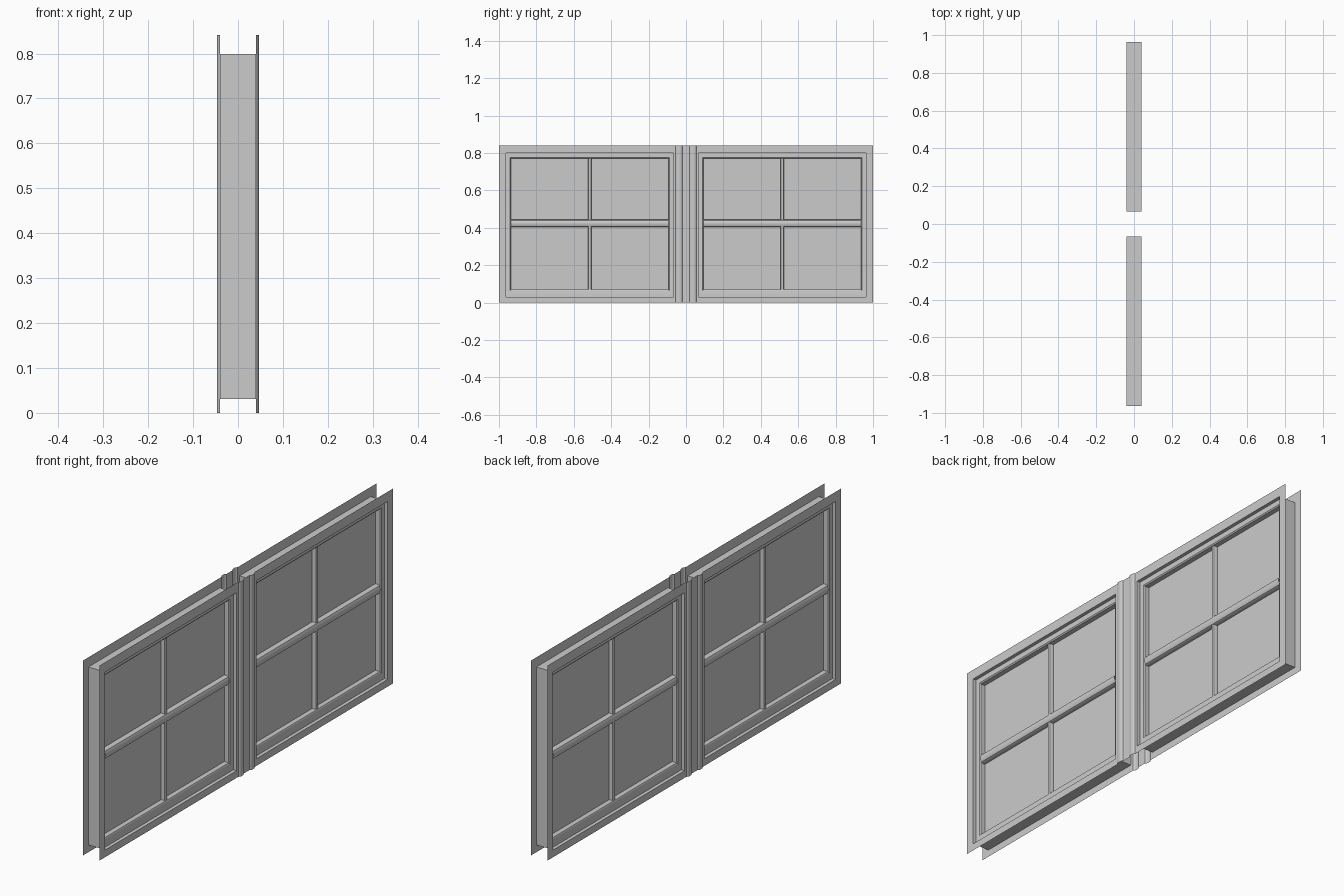
import bpy, bmesh, math

if "Cube" in bpy.data.objects:
    bpy.data.objects.remove(bpy.data.objects["Cube"])

W, H = 0.4475, (0.031, 0.799)          # half width and z range of each window unit
SIDE, TOP, BOTTOM = 0.026, 0.028, 0.039  # sash margins around the glass
D = 0.04                                # half depth of the wall


def make(name, bm, smooth=True):
    me = bpy.data.meshes.new(name)
    bm.to_mesh(me)
    bm.free()
    ob = bpy.data.objects.new(name, me)
    bpy.context.collection.objects.link(ob)
    if smooth:
        bpy.ops.object.select_all(action='DESELECT')
        ob.select_set(True)
        bpy.context.view_layer.objects.active = ob
        bpy.ops.object.shade_smooth_by_angle(angle=math.radians(35))
    return ob


def loft(bm, loops, closed=True):
    rings = [[bm.verts.new(p) for p in lp] for lp in loops]
    for a, b in zip(rings, rings[1:]):
        n = len(a)
        for i in range(n if closed else n - 1):
            j = (i + 1) % n
            bm.faces.new((a[i], a[j], b[j], b[i]))
    return rings


def ring(yc, t, x):
    """Rectangle at depth x, t = 0 at the jamb and 1 at the glass edge."""
    y0, y1 = yc - W + SIDE * t, yc + W - SIDE * t
    z0, z1 = H[0] + BOTTOM * t, H[1] - TOP * t
    return [(x, y0, z0), (x, y1, z0), (x, y1, z1), (x, y0, z1)]


def rounded(half_w, half_d, n=5):
    """Bar section with rounded noses front and back."""
    pts, flat = [], half_d - half_w * 0.6
    for s in (1, -1):
        for i in range(n + 1):
            a = math.pi * i / n
            pts.append((s * (flat + half_w * 0.6 * math.sin(a)), s * half_w * math.cos(a)))
    return pts


for side, yc in (("left", -0.515), ("right", 0.515)):
    # jamb box: outer skin
    bm = bmesh.new()
    loft(bm, [ring(yc, 0, -D), ring(yc, 0, D)])
    make(side + "_jamb", bm, False)

    # sash frame: stepped, bevelled face front and back
    bm = bmesh.new()
    prof = [(0, 0.025), (0.82, 0.025), (1, 0.021), (1, 0)]
    prof += [(t, -x) for t, x in prof[-2::-1]]
    loft(bm, [ring(yc, t, x) for t, x in prof])
    bmesh.ops.recalc_face_normals(bm, faces=bm.faces)
    make(side + "_sash", bm)

    # glass pane
    bm = bmesh.new()
    bm.faces.new([bm.verts.new(p) for p in ring(yc, 1, 0)])
    make(side + "_glass", bm, False)

    # horizontal meeting rail
    bm = bmesh.new()
    sec = rounded(0.02, 0.024)
    loft(bm, [[(x, y, 0.424 + w) for x, w in sec]
              for y in (yc - W + SIDE, yc + W - SIDE)])
    bmesh.ops.recalc_face_normals(bm, faces=bm.faces)
    make(side + "_meeting_rail", bm)

    # vertical glazing bar
    bm = bmesh.new()
    sec = rounded(0.009, 0.018)
    loft(bm, [[(x, yc + w, z) for x, w in sec]
              for z in (H[0] + BOTTOM - 0.005, H[1] - TOP)])
    bmesh.ops.recalc_face_normals(bm, faces=bm.faces)
    make(side + "_glazing_bar", bm)

# thin casing sheets on both faces of the wall
IN, OUT, ZT = 0.515 - W, 0.515 + W, 0.841
for name, s in (("front_casing", 1), ("back_casing", -1)):
    bm = bmesh.new()

    def quad(y0, y1, z0, z1):
        f = [(y0, z0), (y1, z0), (y1, z1), (y0, z1)]
        bm.faces.new([bm.verts.new((s * D, y, z)) for y, z in f][::s])

    for m in (-1, 1):
        a, b = sorted((m * OUT, m * 1.0))
        quad(a, b, 0, ZT)
        a, b = sorted((m * IN, m * OUT))
        quad(a, b, 0, H[0])
        quad(a, b, H[1], ZT)
    make(name, bm, False)

    # reeded mullion cover with two raised ribs
    half = [(0.02, 0), (0.024, 0.004), (0.03, 0.0065), (0.045, 0.0065),
            (0.051, 0.004), (0.055, 0), (IN, 0)]
    prof = [(-y, h) for y, h in half[::-1]] + half
    bm = bmesh.new()
    loft(bm, [[(s * (D + h), y, z) for y, h in prof[::s]] for z in (0, ZT)], closed=False)
    make(name + "_mullion", bm)
